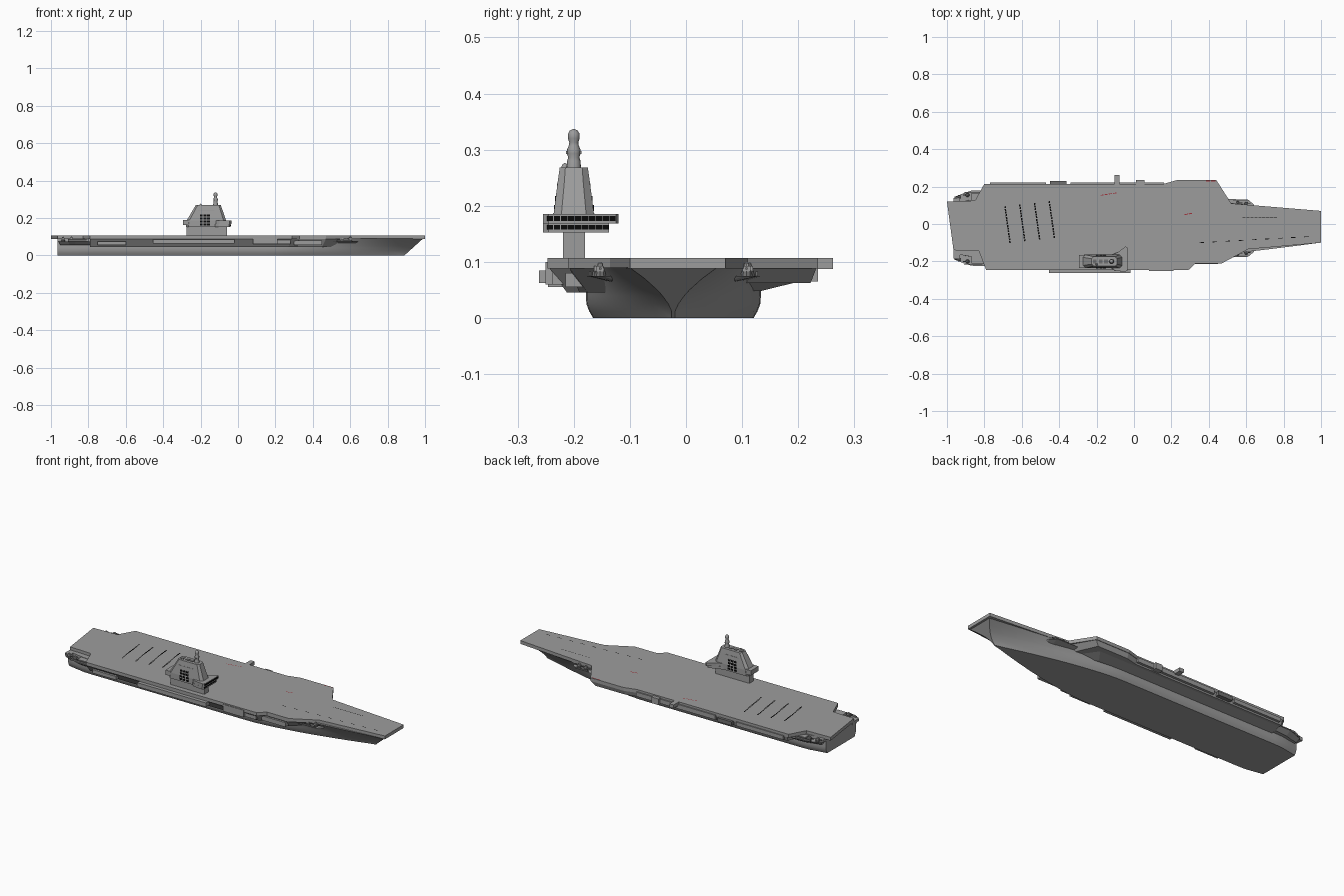
import bpy, bmesh, math
from mathutils import Vector

cube = bpy.data.objects.get("Cube")
if cube:
    bpy.data.objects.remove(cube, do_unlink=True)


def material(name, r, g, b):
    m = bpy.data.materials.new(name)
    m.use_nodes = True
    m.diffuse_color = (r, g, b, 1)
    m.node_tree.nodes["Principled BSDF"].inputs["Base Color"].default_value = (r, g, b, 1)
    return m


GREY = material("naval grey", .335, .335, .335)
DARK = material("equipment grey", .16, .16, .16)
BLACK = material("black", .003, .003, .003)
RED = material("marking red", .35, .03, .04)


def make(name, bm, mat=GREY, smooth=False):
    bmesh.ops.recalc_face_normals(bm, faces=bm.faces[:])
    me = bpy.data.meshes.new(name)
    bm.to_mesh(me)
    bm.free()
    ob = bpy.data.objects.new(name, me)
    bpy.context.collection.objects.link(ob)
    me.materials.append(mat)
    if smooth:
        bpy.ops.object.select_all(action='DESELECT')
        ob.select_set(True)
        bpy.context.view_layer.objects.active = ob
        bpy.ops.object.shade_smooth_by_angle(angle=math.radians(35))
    return ob


def loft(name, rings, mat=GREY, smooth=False):
    """Skin closed rings of 3D points and cap both ends."""
    bm = bmesh.new()
    loops = [[bm.verts.new(p) for p in ring] for ring in rings]
    for a, b in zip(loops, loops[1:]):
        for i in range(len(a)):
            j = (i + 1) % len(a)
            bm.faces.new((a[i], a[j], b[j], b[i]))
    bm.faces.new(loops[0])
    bm.faces.new(loops[-1])
    return make(name, bm, mat, smooth)


def prism(name, outline, z0, z1, mat=GREY, bottom=None):
    return loft(name, [[(x, y, z0) for x, y in (bottom or outline)],
                       [(x, y, z1) for x, y in outline]], mat)


def rect(x0, x1, y0, y1):
    return [(x0, y0), (x1, y0), (x1, y1), (x0, y1)]


def box(name, x0, x1, y0, y1, z0, z1, mat=GREY):
    return prism(name, rect(x0, x1, y0, y1), z0, z1, mat)


def lathe(name, x, y, profile, mat=GREY, n=16):
    return loft(name, [[(x + r * math.cos(2 * math.pi * i / n),
                         y + r * math.sin(2 * math.pi * i / n), z) for i in range(n)]
                       for r, z in profile], mat, True)


def dashes(name, start, end, count, width, fill=.6, mat=BLACK):
    """Thin painted plates laid along a line on the deck."""
    a, b = Vector(start), Vector(end)
    step = (b - a) / count
    side = Vector((-step.y, step.x)).normalized() * width / 2
    bm = bmesh.new()
    for i in range(count):
        p, q = a + step * i, a + step * (i + fill)
        vs = [bm.verts.new((*v, .1078)) for v in (p - side, q - side, q + side, p + side)]
        bm.faces.new(vs)
    make(name, bm, mat)


# Hull: stacked waterlines, raked stem and concave bow flare
MID, AFT, STEPS = -.0225, -.965, 36


def waterline(z, beam):
    k = z / .09
    stem = .89 + .1 * k
    tip = .078 * k ** 1.7
    side = []
    for i in range(STEPS + 1):
        t = i / STEPS
        u = max(0, (t - .62) / .38)
        w = beam + (tip - beam) * u ** (1.5 - .2 * k)
        w -= .02 * max(0, 1 - t / .06)
        side.append((AFT + t * (stem - AFT), max(w, .003)))
    return ([(x, MID + w, z) for x, w in side]
            + [(x, MID - w, z) for x, w in reversed(side)])


loft("hull", [waterline(z, b) for z, b in
              ((0, .143), (.012, .150), (.025, .155), (.04, .156),
               (.05, .156), (.07, .156), (.09, .156))], smooth=True)

# Flight deck slab
DECK = [(-1, .12), (-.85, .125), (-.8, .215), (.16, .215), (.23, .235), (.44, .235),
        (.52, .11), (1, .07), (1, -.1), (.61, -.135), (.47, -.21), (.33, -.21),
        (.29, -.247), (-.79, -.247), (-.83, -.145), (-.965, -.14)]
prism("flight_deck", DECK, .088, .107)

# Side walls and flares under both deck edges
prism("starboard_flare", [(-.79, -.243), (.28, -.243), (.33, -.207), (.47, -.207), (.6, -.13),
                          (.6, 0), (-.79, 0)], .045, .088,
      bottom=[(-.79, -.212), (.27, -.212), (.32, -.19), (.45, -.175), (.56, -.1),
              (.56, 0), (-.79, 0)])
prism("port_flare", [(-.79, .213), (.16, .213), (.23, .232), (.44, .232), (.51, .11),
                     (.51, 0), (-.79, 0)], .062, .088,
      bottom=[(-.79, .205), (.16, .205), (.23, .222), (.42, .222), (.48, .09),
              (.48, 0), (-.79, 0)])
prism("port_lower_flare", [(-.79, .19), (.38, .19), (.45, .09), (.45, 0), (-.79, 0)],
      .048, .062, bottom=[(-.79, .133), (.34, .133), (.42, .08), (.42, 0), (-.79, 0)])

# Galleries and elevators along the sides
for i, (x0, x1, y, z0, z1) in enumerate(((-.455, -.02, -.262, .062, .085),
                                          (-.75, -.6, -.246, .055, .075),
                                          (.08, .21, -.25, .06, .1),
                                          (.21, .28, -.238, .06, .085),
                                          (.3, .45, -.215, .055, .08))):
    box(f"starboard_gallery_{i}", x0, x1, y, -.17, z0, z1)
for i, (x0, x1, y, z0, z1) in enumerate(((-.77, -.47, .221, .07, .092),
                                          (-.45, -.36, .23, .068, .09),
                                          (-.34, .16, .222, .07, .095),
                                          (-.105, -.078, .262, .087, .107),
                                          (.01, .055, .235, .065, .1))):
    box(f"port_gallery_{i}", x0, x1, .15, y, z0, z1, DARK if i == 1 else GREY)


# Gun mount: pedestal, turret, barrel and dome
def gun(name, x, y, z, face):
    lathe(name + "_pedestal", x, y, [(.011, z), (.009, z + .01)], DARK, 10)
    box(name + "_turret", x - .009, x + .009, y - .007, y + .007, z + .008, z + .018)
    box(name + "_barrel", min(x, x + face * .024), max(x, x + face * .024),
        y - .002, y + .002, z + .011, z + .015, DARK)
    lathe(name + "_dome", x, y, [(.006, z + .017), (.005, z + .022), (.001, z + .025)], GREY, 10)


# Bow and stern weapon balconies on both sides
for label, s, c in (("port", 1, 0), ("starboard", -1, -.045)):
    def Y(v):
        return c + s * v
    prism(f"{label}_bow_balcony", [(.47, Y(.06)), (.65, Y(.06)), (.64, Y(.105)),
                                   (.61, Y(.13)), (.47, Y(.135))], .06, .075,
          bottom=[(.47, Y(.04)), (.67, Y(.04)), (.63, Y(.06)), (.6, Y(.07)), (.47, Y(.08))])
    box(f"{label}_bow_rail", .53, .61, *sorted((Y(.124), Y(.128))), .075, .083, DARK)
    gun(f"{label}_bow_gun", .6, Y(.108), .075, 1)
    gun(f"{label}_bow_launcher", .555, Y(.112), .075, 1)

    prism(f"{label}_stern_balcony", [(-.96, Y(.09)), (-.96, Y(.145)), (-.91, Y(.165)),
                                     (-.87, Y(.178)), (-.79, Y(.18)), (-.79, Y(.09))],
          .055, .075, bottom=[(-.95, Y(.09)), (-.95, Y(.13)), (-.9, Y(.14)),
                              (-.87, Y(.15)), (-.79, Y(.155)), (-.79, Y(.09))])
    box(f"{label}_stern_house", -.87, -.8, *sorted((Y(.1), Y(.165))), .075, .088)
    box(f"{label}_stern_rail", -.91, -.81, *sorted((Y(.168), Y(.172))), .075, .086, DARK)
    gun(f"{label}_stern_gun", -.935, Y(.145), .075, -1)
    gun(f"{label}_stern_launcher", -.89, Y(.155), .075, -1)
    box(f"{label}_stern_platform", -.966, -.93, *sorted((Y(.08), Y(.14))), .075, .09)

# Island base, tower and top house
CY = -.2
box("island_base", -.275, -.06, CY - .019, CY + .02, .105, .152)


def octagon(x0, x1, w, z, cut):
    return [(x0, CY - w + cut, z), (x0 + cut, CY - w, z), (x1 - cut, CY - w, z),
            (x1, CY - w + cut, z), (x1, CY + w - cut, z), (x1 - cut, CY + w, z),
            (x0 + cut, CY + w, z), (x0, CY + w - cut, z)]


loft("island_tower", [octagon(-.278, -.06, .036, .152, .012),
                      octagon(-.275, -.063, .036, .185, .014),
                      octagon(-.243, -.082, .029, .24, .012),
                      octagon(-.226, -.092, .025, .268, .01)])
box("aft_island_step", -.295, -.25, CY - .035, CY + .035, .163, .19)

# Bridge wings with window bands
WING = [(-.1, -.25), (-.045, -.255), (-.036, -.245), (-.036, -.125), (-.045, -.12),
        (-.085, -.15), (-.12, -.165), (-.12, -.235)]
prism("lower_bridge", [(x - .004, min(y, -.137)) for x, y in WING], .152, .168)
prism("upper_bridge", WING, .168, .185)
for i in range(10):
    y = -.248 + i * .0124
    box(f"upper_window_{i}", -.038, -.0345, y, y + .0112, .173, .182, BLACK)
    if i < 9:
        box(f"lower_window_{i}", -.042, -.0385, y, y + .0112, .158, .166, BLACK)

# Radar panels and vents on the tower sides
for s, side in ((-1, "right"), (1, "left")):
    for col in range(3):
        for row in range(4):
            x, z = -.196 + col * .0195, .16 + row * .0155
            off = .036 - max(0, z + .005 - .185) * .127
            box(f"{side}_panel_{col}_{row}", x - .0075, x + .0075,
                *sorted((CY + s * (off - .004), CY + s * (off + .001))), z, z + .0105, BLACK)
    box(f"{side}_tower_ledge", -.215, -.125, *sorted((CY + s * .02, CY + s * .03)), .236, .24)

# Roof equipment, domes and mast
for i, x in enumerate((-.21, -.178, -.15)):
    box(f"roof_vent_{i}", x - .01, x + .01, CY - .01, CY + .01, .264, .27, DARK)
lathe("small_dome", -.2, CY - .016, [(.006, .264), (.006, .27), (.004, .274), (.001, .276)])
lathe("mast", -.12, CY, [(.013, .265), (.012, .28), (.01, .286), (.012, .293), (.012, .3),
                         (.009, .307), (.008, .313), (.0105, .32), (.0105, .328), (.007, .334),
                         (.001, .337)])
box("mast_yard", -.125, -.115, CY - .014, CY + .014, .292, .298)

# Deck markings: arrestor wires, catapult tracks, red accents
for i in range(4):
    x, y = -.69 + i * .079, .095 + i * .009
    dashes(f"arrestor_wire_{i}", (x, y), (x + .028, y - .2), 14, .008, .72)
dashes("port_catapult", (.58, .035), (.77, .035), 9, .003, .8)
dashes("starboard_catapult", (.35, -.1), (.98, -.065), 9, .004, .35)
dashes("red_mark_aft", (-.18, .153), (-.09, .167), 4, .004, .8, RED)
dashes("red_mark_middle", (.27, .05), (.315, .058), 2, .005, .8, RED)
dashes("red_mark_forward", (.385, .23), (.44, .23), 2, .005, .8, RED)
